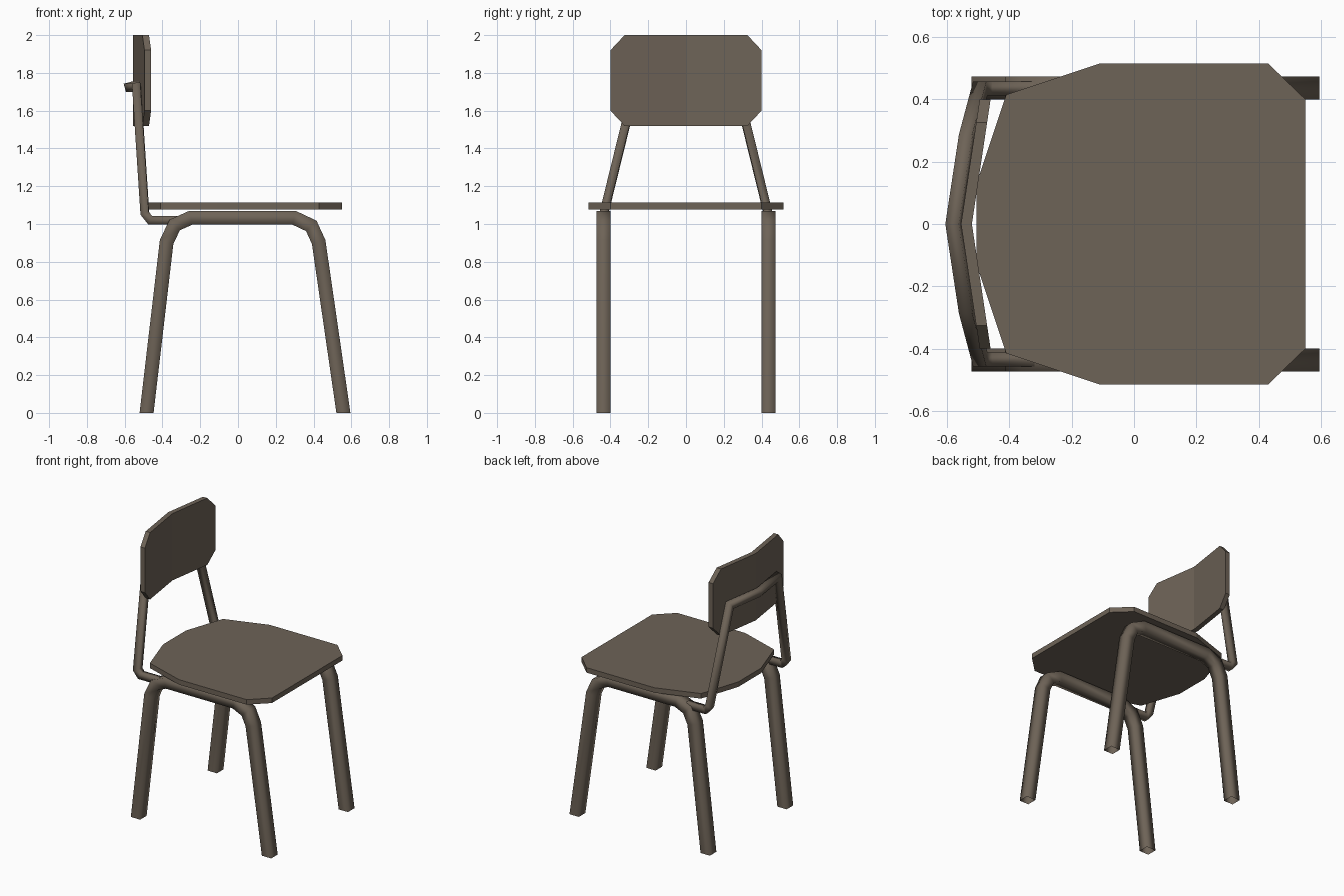
import bpy, bmesh
from mathutils import Vector

if "Cube" in bpy.data.objects:
    bpy.data.objects.remove(bpy.data.objects["Cube"])

mat = bpy.data.materials.new("taupe brown")
mat.diffuse_color = (0.155, 0.125, 0.095, 1)
mat.use_nodes = True
mat.node_tree.nodes["Principled BSDF"].inputs["Base Color"].default_value = mat.diffuse_color


def finish(name, bm, smooth=False):
    bmesh.ops.recalc_face_normals(bm, faces=bm.faces)
    for f in bm.faces:
        f.smooth = smooth
    me = bpy.data.meshes.new(name)
    bm.to_mesh(me)
    bm.free()
    me.materials.append(mat)
    ob = bpy.data.objects.new(name, me)
    bpy.context.collection.objects.link(ob)
    return ob


def tube(name, path, u, v, r):
    """Square tube swept along a path with mitred corners, open ends."""
    pts = [Vector(p) for p in path]
    u, v = Vector(u), Vector(v)
    ring = [pts[0] + r * (a * u + b * v) for a, b in ((-1, -1), (1, -1), (1, 1), (-1, 1))]
    bm = bmesh.new()
    prev = [bm.verts.new(p) for p in ring]
    for i in range(1, len(pts)):
        d = (pts[i] - pts[i - 1]).normalized()
        n = d
        if i < len(pts) - 1:
            n = d + (pts[i + 1] - pts[i]).normalized()
        if abs(pts[i].z) < 1e-6:
            n = Vector((0, 0, 1))  # feet are cut level with the floor
        ring = [p + d * ((pts[i] - p).dot(n) / d.dot(n)) for p in ring]
        cur = [bm.verts.new(p) for p in ring]
        for k in range(4):
            j = (k + 1) % 4
            bm.faces.new((prev[k], prev[j], cur[j], cur[k]))
        prev = cur
    return finish(name, bm, True)


def slab(name, faces, offset):
    """Extrude flat faces by an offset into a solid plate."""
    bm = bmesh.new()
    fs = [bm.faces.new([bm.verts.new(p) for p in f]) for f in faces]
    bmesh.ops.remove_doubles(bm, verts=bm.verts, dist=1e-5)
    out = bmesh.ops.extrude_face_region(bm, geom=bm.faces[:], use_keep_orig=True)
    bmesh.ops.translate(bm, vec=offset,
                        verts=[e for e in out["geom"] if isinstance(e, bmesh.types.BMVert)])
    return finish(name, bm)


# Seat: mirrored polygon outline
half = [(0.55, 0.40), (0.43, 0.515), (-0.11, 0.515), (-0.41, 0.415), (-0.505, 0.13)]
outline = half + [(x, -y) for x, y in reversed(half)]
slab("seat", [[(x, y, 1.077) for x, y in outline]], (0, 0, 0.036))

# Backrest: two chamfered panels folded along the middle
edge = [(0, 1.52), (0.325, 1.52), (0.40, 1.60), (0.40, 1.92), (0.325, 2.0), (0, 2.0)]
slab("backrest", [[(-0.52 + 0.15 * y, s * y, z) for y, z in edge] for s in (1, -1)],
     (-0.035, 0, 0))

# Leg frames: one bent tube on each side
legs = [(-0.484, 0), (-0.378, 0.905), (-0.335, 0.995), (-0.25, 1.033),
        (0.297, 1.033), (0.388, 0.99), (0.427, 0.905), (0.558, 0)]
for side, y in (("front", -0.436), ("rear", 0.436)):
    tube(side + "_leg_frame", [(x, y, z) for x, z in legs], (1, 0, 0), (0, 1, 0), 0.037)

# Back support: one bent tube up both sides and across behind the backrest
rise = [(-0.30, 0.435, 1.02), (-0.465, 0.435, 1.02), (-0.493, 0.435, 1.055), (-0.537, 0.27, 1.727)]
path = rise + [(-0.578, 0, 1.727)] + [(x, -y, z) for x, y, z in reversed(rise)]
tube("back_support", path, (0, 1, 0), (0, 0, 1), 0.022)
